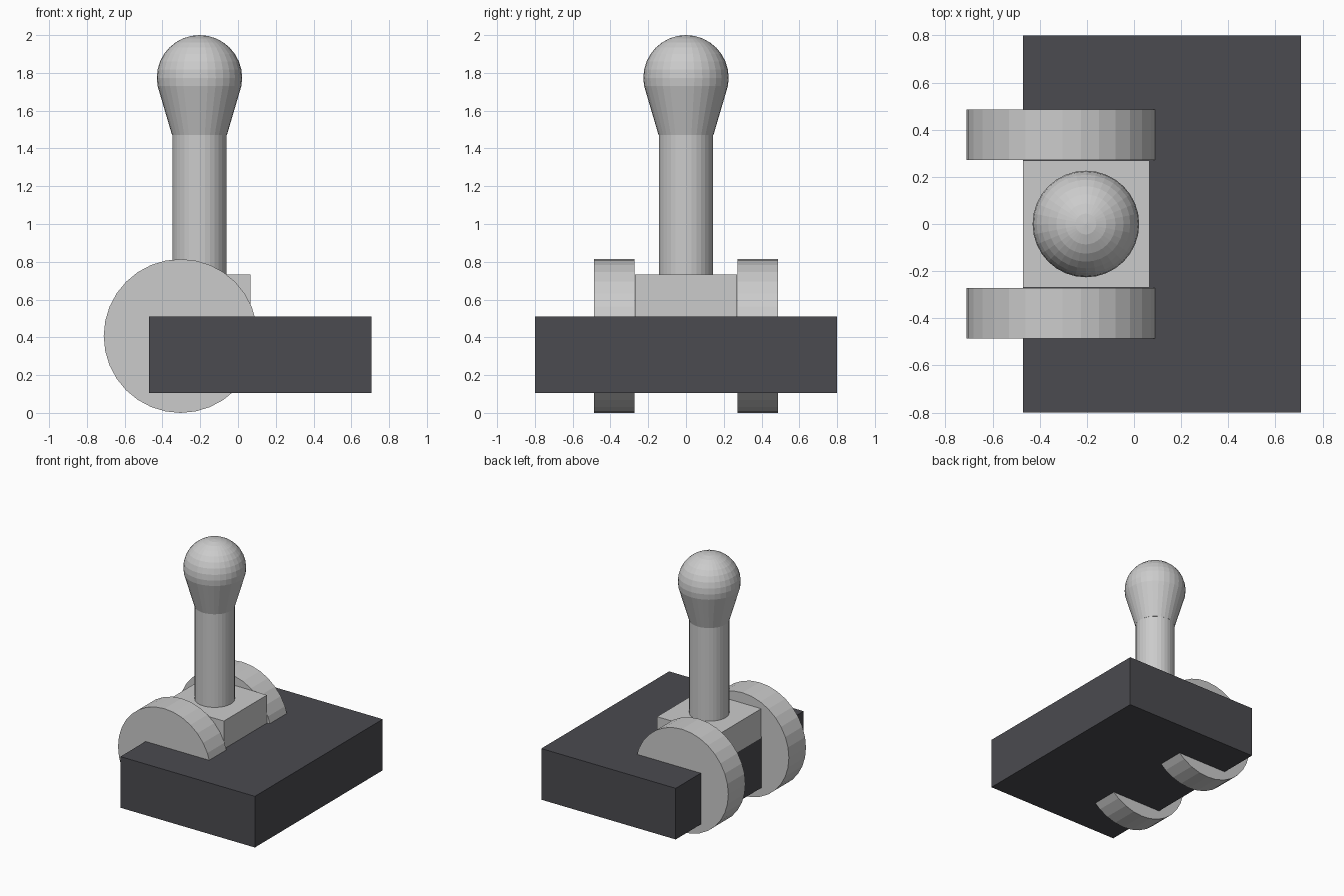
import bpy, bmesh
from math import sin, cos, pi, radians
from mathutils import Matrix

if "Cube" in bpy.data.objects:
    bpy.data.objects.remove(bpy.data.objects["Cube"])


def finish(name, bm, mat=None):
    bmesh.ops.recalc_face_normals(bm, faces=bm.faces)
    mesh = bpy.data.meshes.new(name)
    bm.to_mesh(mesh)
    bm.free()
    if mat:
        mesh.materials.append(mat)
    ob = bpy.data.objects.new(name, mesh)
    bpy.context.collection.objects.link(ob)
    return ob


def box(name, lo, hi, mat=None):
    bm = bmesh.new()
    bmesh.ops.create_cube(bm, size=1)
    for v in bm.verts:
        v.co = [a if c < 0 else b for a, b, c in zip(lo, hi, v.co)]
    return finish(name, bm, mat)


def cylinder(name, centre, radius, depth, rot=Matrix()):
    bm = bmesh.new()
    bmesh.ops.create_cone(bm, cap_ends=True, segments=32, radius1=radius,
                          radius2=radius, depth=depth,
                          matrix=Matrix.Translation(centre) @ rot)
    return finish(name, bm)


def revolve(name, profile, x, segments=32):
    bm = bmesh.new()
    rings = [[bm.verts.new((x + r * cos(2 * pi * i / segments),
                            r * sin(2 * pi * i / segments), z))
              for i in range(segments)] for r, z in profile[:-1]]
    tip = bm.verts.new((x, 0, profile[-1][1]))
    bm.faces.new(rings[0])
    for i in range(segments):
        j = (i + 1) % segments
        for a, b in zip(rings, rings[1:]):
            bm.faces.new((a[i], a[j], b[j], b[i]))
        bm.faces.new((rings[-1][i], rings[-1][j], tip))
    return finish(name, bm)


dark = bpy.data.materials.new("dark_grey")
dark.diffuse_color = (0.07, 0.07, 0.08, 1)
dark.use_nodes = True
dark.node_tree.nodes["Principled BSDF"].inputs["Base Color"].default_value = dark.diffuse_color

# Base slab and the block the lever stands on
box("base", (-0.47, -0.8, 0.105), (0.708, 0.8, 0.51), dark)
box("lever_block", (-0.47, -0.27, 0.50), (0.065, 0.27, 0.732))

# Pivot discs either side of the block
turn = Matrix.Rotation(radians(90), 4, 'X')
for side, s in (("front", -1), ("back", 1)):
    cylinder(side + "_disc", (-0.304, s * 0.379, 0.407), 0.407, 0.214, turn)

# Lever shaft
cylinder("lever_shaft", (-0.204, 0, 1.10), 0.144, 0.74)

# Knob: tapered neck running into a faceted ball
R, CZ = 0.226, 1.774
ball = [(R * cos(k * pi / 16), CZ + R * sin(k * pi / 16)) for k in range(-1, 8)]
revolve("lever_knob", [(0.145, 1.47)] + ball + [(0, CZ + R)], -0.204)
